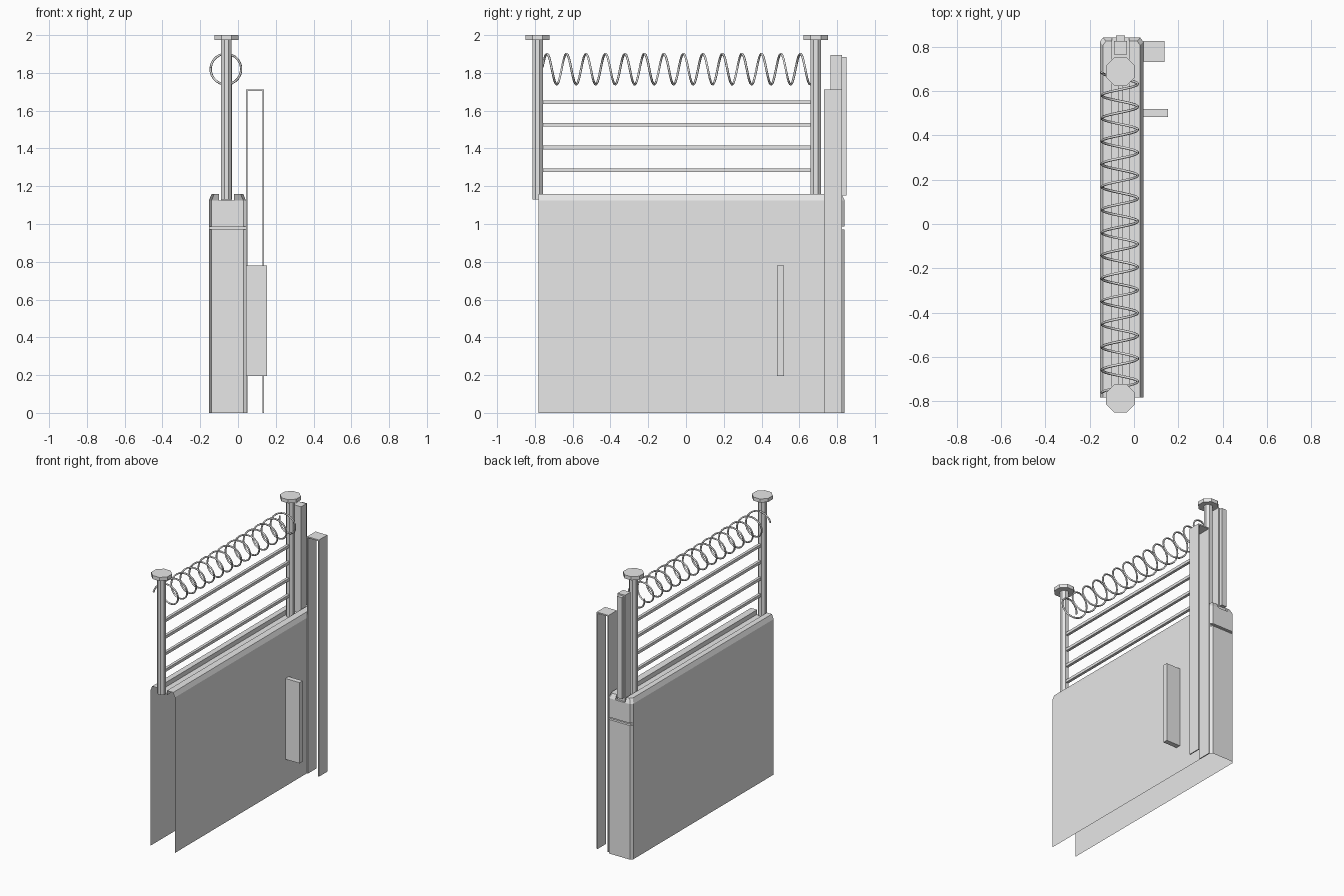
import bpy, bmesh, math
from mathutils import Matrix, Vector

cube = bpy.data.objects.get("Cube")
if cube:
    bpy.data.objects.remove(cube, do_unlink=True)

GREY = bpy.data.materials.new("plain grey")
GREY.use_nodes = True
GREY.diffuse_color = (0.8, 0.8, 0.8, 1)
GREY.node_tree.nodes["Principled BSDF"].inputs["Base Color"].default_value = (0.8, 0.8, 0.8, 1)

POST_X = -0.061
FRONT, BACK = -0.782, 0.84
FRONT_POST, REAR_POST = -0.786, 0.687


def finish(name, bm):
    mesh = bpy.data.meshes.new(name)
    bm.to_mesh(mesh)
    bm.free()
    mesh.materials.append(GREY)
    obj = bpy.data.objects.new(name, mesh)
    bpy.context.collection.objects.link(obj)
    return obj


def box(name, low, high):
    low, high = Vector(low), Vector(high)
    bm = bmesh.new()
    bmesh.ops.create_cube(bm, size=1)
    bmesh.ops.scale(bm, vec=high - low, verts=bm.verts)
    bmesh.ops.translate(bm, vec=(low + high) / 2, verts=bm.verts)
    return finish(name, bm)


def prism(name, y, radius, bottom, top, sides=8):
    bm = bmesh.new()
    place = Matrix.Translation((POST_X, y, (bottom + top) / 2)) @ Matrix.Rotation(math.pi / sides, 4, "Z")
    bmesh.ops.create_cone(bm, cap_ends=True, segments=sides, radius1=radius,
                          radius2=radius, depth=top - bottom, matrix=place)
    return finish(name, bm)


# Hollow wall: open at the front and underneath, grooved and bevelled at the back
SLOT = (-0.022, -0.1)
plan = [(0.042, FRONT), (0.042, 0.822), (0.028, BACK), (SLOT[0], BACK),
        (SLOT[1], BACK), (-0.14, BACK), (-0.154, 0.822), (-0.154, FRONT)]


def groove(x, y):
    return x, min(y, 0.822)


def bevel(x, y):
    if x not in SLOT:
        x += 0.014 if x < POST_X else -0.014
    return x, y - (0.016 if y > 0 else 0)


def same(x, y):
    return x, y


GROOVE_LOW, GROOVE_HIGH, SHOULDER, TOP = 0.97, 0.987, 1.125, 1.158
levels = [(0, same), (GROOVE_LOW, same), (GROOVE_LOW, groove), (GROOVE_HIGH, groove),
          (GROOVE_HIGH, same), (SHOULDER, same), (TOP, bevel)]
bm = bmesh.new()
rings = [[bm.verts.new((*shape(x, y), z)) for x, y in plan] for z, shape in levels]
for lower, upper in zip(rings, rings[1:]):
    for i in range(len(plan) - 1):
        if upper is rings[-1] and i == 3:
            continue  # leave the slot open
        quad = [lower[i], lower[i + 1], upper[i + 1], upper[i]]
        if len({tuple(v.co) for v in quad}) > 2:
            bm.faces.new(quad)

# Flat rims and the slot that carries the posts
rim = rings[-1]
floor = []
for x, edge in zip(SLOT, (rim[:4], rim[4:])):
    corner = bm.verts.new((x, FRONT, TOP))
    bm.faces.new(edge + [corner])
    low_front = bm.verts.new((x, FRONT, SHOULDER))
    low_back = rings[-2][3 if x == SLOT[0] else 4]
    inner_back = rim[3 if x == SLOT[0] else 4]
    bm.faces.new((corner, low_front, low_back, inner_back))
    floor.append((low_front, low_back))
bm.faces.new((floor[0][0], floor[0][1], floor[1][1], floor[1][0]))
bmesh.ops.remove_doubles(bm, verts=bm.verts, dist=0.0001)
bmesh.ops.recalc_face_normals(bm, faces=bm.faces)
finish("wall_shell", bm)

# Round posts with wide caps
for label, y in (("front", FRONT_POST), ("rear", REAR_POST)):
    prism(label + "_post", y, 0.03, 1.13, 1.98)
    prism(label + "_post_cap", y, 0.07, 1.974, 2.0)

# Horizontal rails
for i in range(4):
    z = 1.285 + i * 0.12
    box(f"rail_{i + 1}", (POST_X - 0.01, FRONT_POST + 0.02, z - 0.01),
        (POST_X + 0.01, REAR_POST - 0.02, z + 0.01))

# Coiled wire between the posts
start, end, pitch, peak, radius, steps = -0.76, 0.685, 0.1032, -0.736, 0.081, 336
curve = bpy.data.curves.new("coil_path", "CURVE")
curve.dimensions = "3D"
curve.bevel_depth = 0.006
curve.bevel_resolution = 1
curve.use_fill_caps = True
spline = curve.splines.new("POLY")
spline.points.add(steps)
for i, point in enumerate(spline.points):
    y = start + (end - start) * i / steps
    a = (y - peak) / pitch * math.tau
    point.co = (POST_X - 0.003 + radius * math.sin(a), y, 1.82 + radius * math.cos(a), 1)
curve.materials.append(GREY)
coil = bpy.data.objects.new("wire_coil", curve)
bpy.context.collection.objects.link(coil)

# Square mast and its narrow backing strip
box("rear_mast", (POST_X - 0.03, 0.765, SHOULDER), (POST_X + 0.03, 0.826, 1.895))
box("rear_mast_strip", (POST_X - 0.02, 0.826, 1.15), (POST_X + 0.02, 0.85, 1.885))

# Tall folded strap on the side of the wall
strap_y = (0.73, 0.825)
for name, x0, x1, z0 in (("strap_inner_leg", 0.043, 0.05, 0),
                         ("strap_outer_leg", 0.129, 0.137, 0),
                         ("strap_top", 0.05, 0.129, 1.704)):
    box(name, (x0, strap_y[0], z0), (x1, strap_y[1], 1.713))

# Upright fin on the side of the wall
box("side_fin", (0.042, 0.483, 0.195), (0.154, 0.519, 0.78))
